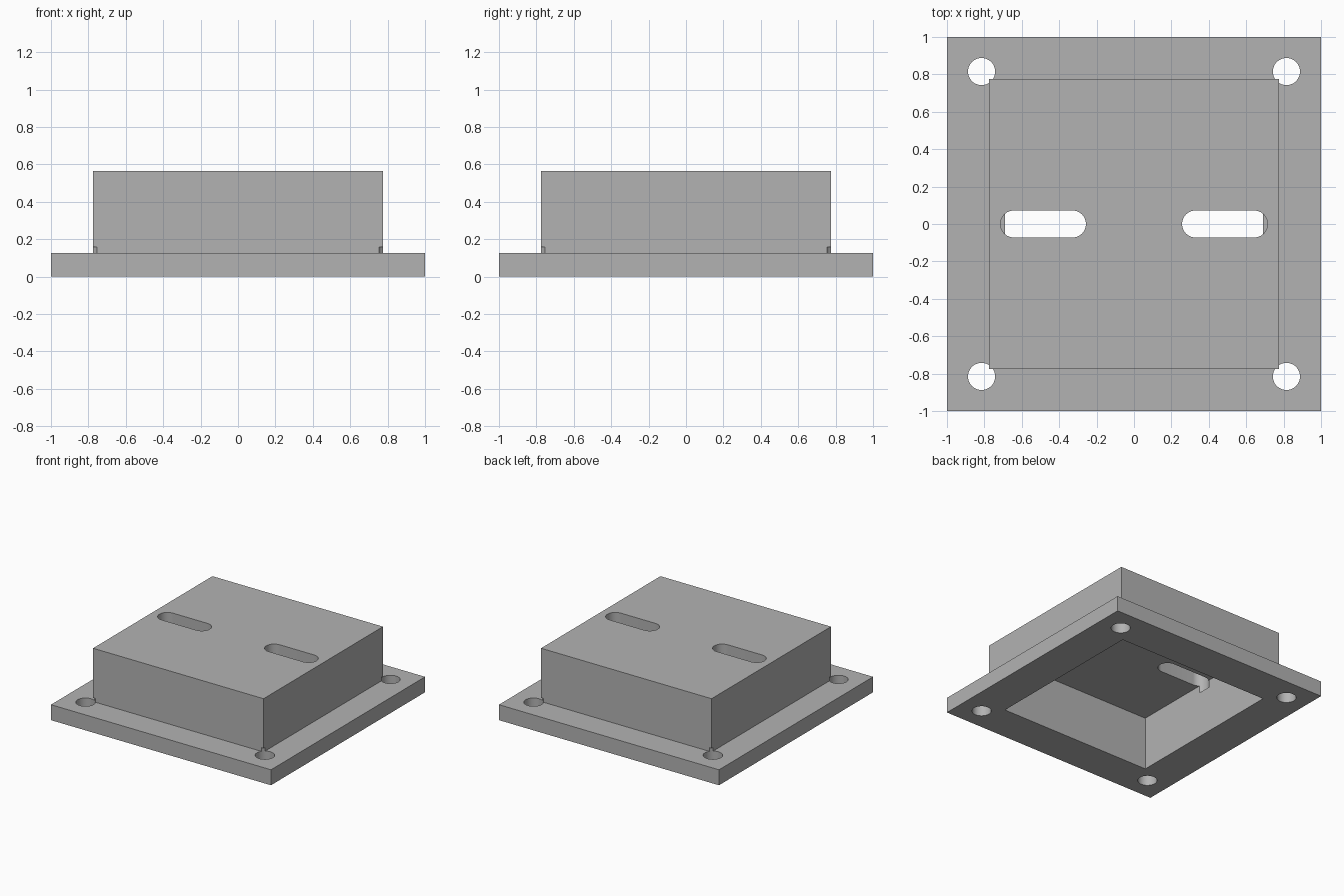
import bpy
import bmesh
import math

cube = bpy.data.objects.get("Cube")
if cube:
    bpy.data.objects.remove(cube, do_unlink=True)

PLATE_TOP, TOP = 0.127, 0.565
HOLE_POS, HOLE_R = 0.815, 0.0725
SLOT_IN, SLOT_OUT = 0.257, 0.714

grey = bpy.data.materials.new("plain grey")
grey.use_nodes = True
colour = (0.45, 0.45, 0.45, 1)
grey.diffuse_color = colour
grey.node_tree.nodes["Principled BSDF"].inputs["Base Color"].default_value = colour


def prism(name, outline, z0, z1):
    """Extrude a counter-clockwise outline from z0 up to z1."""
    bm = bmesh.new()
    low = [bm.verts.new((x, y, z0)) for x, y in outline]
    high = [bm.verts.new((x, y, z1)) for x, y in outline]
    bm.faces.new(low[::-1])
    bm.faces.new(high)
    for i in range(len(low)):
        j = (i + 1) % len(low)
        bm.faces.new((low[i], low[j], high[j], high[i]))
    mesh = bpy.data.meshes.new(name)
    bm.to_mesh(mesh)
    bm.free()
    mesh.materials.append(grey)
    obj = bpy.data.objects.new(name, mesh)
    bpy.context.collection.objects.link(obj)
    return obj


def square(half):
    return [(-half, -half), (half, -half), (half, half), (-half, half)]


def stadium(cx, cy, half_run, r, steps=24):
    """Slot outline along x; a zero run gives a circle."""
    points = []
    for side, start in ((1, -math.pi / 2), (-1, math.pi / 2)):
        count = steps + 1 if half_run else steps
        for i in range(count):
            a = start + math.pi * i / steps
            points.append((cx + side * half_run + r * math.cos(a), cy + r * math.sin(a)))
    return points


def combine(target, tool, operation):
    mod = target.modifiers.new(tool.name, "BOOLEAN")
    mod.operation, mod.solver, mod.object = operation, "EXACT", tool
    bpy.context.view_layer.objects.active = target
    bpy.ops.object.modifier_apply(modifier=mod.name)
    bpy.data.objects.remove(tool, do_unlink=True)


# Square flange joined to the raised box
cover = prism("flanged_cover", square(1), 0, PLATE_TOP)
combine(cover, prism("raised_box", square(0.775), 0.05, TOP), "UNION")

# Hollow underside
combine(cover, prism("cavity_cutter", square(0.69), -0.1, 0.44), "DIFFERENCE")

# Corner bolt holes, nicking the box corners
for sx in (-1, 1):
    for sy in (-1, 1):
        outline = stadium(sx * HOLE_POS, sy * HOLE_POS, 0, HOLE_R)
        combine(cover, prism("hole_cutter", outline, -0.1, 0.158), "DIFFERENCE")

# Two slots through the roof, biting into the side walls
for side in (-1, 1):
    run = (SLOT_OUT - SLOT_IN) / 2 - HOLE_R
    outline = stadium(side * (SLOT_IN + SLOT_OUT) / 2, 0, run, HOLE_R)
    combine(cover, prism("slot_cutter", outline, 0.38, TOP + 0.1), "DIFFERENCE")

# Smooth hole walls, crisp edges
bpy.ops.object.select_all(action="DESELECT")
cover.select_set(True)
bpy.context.view_layer.objects.active = cover
bpy.ops.object.shade_smooth_by_angle(angle=math.radians(30))
